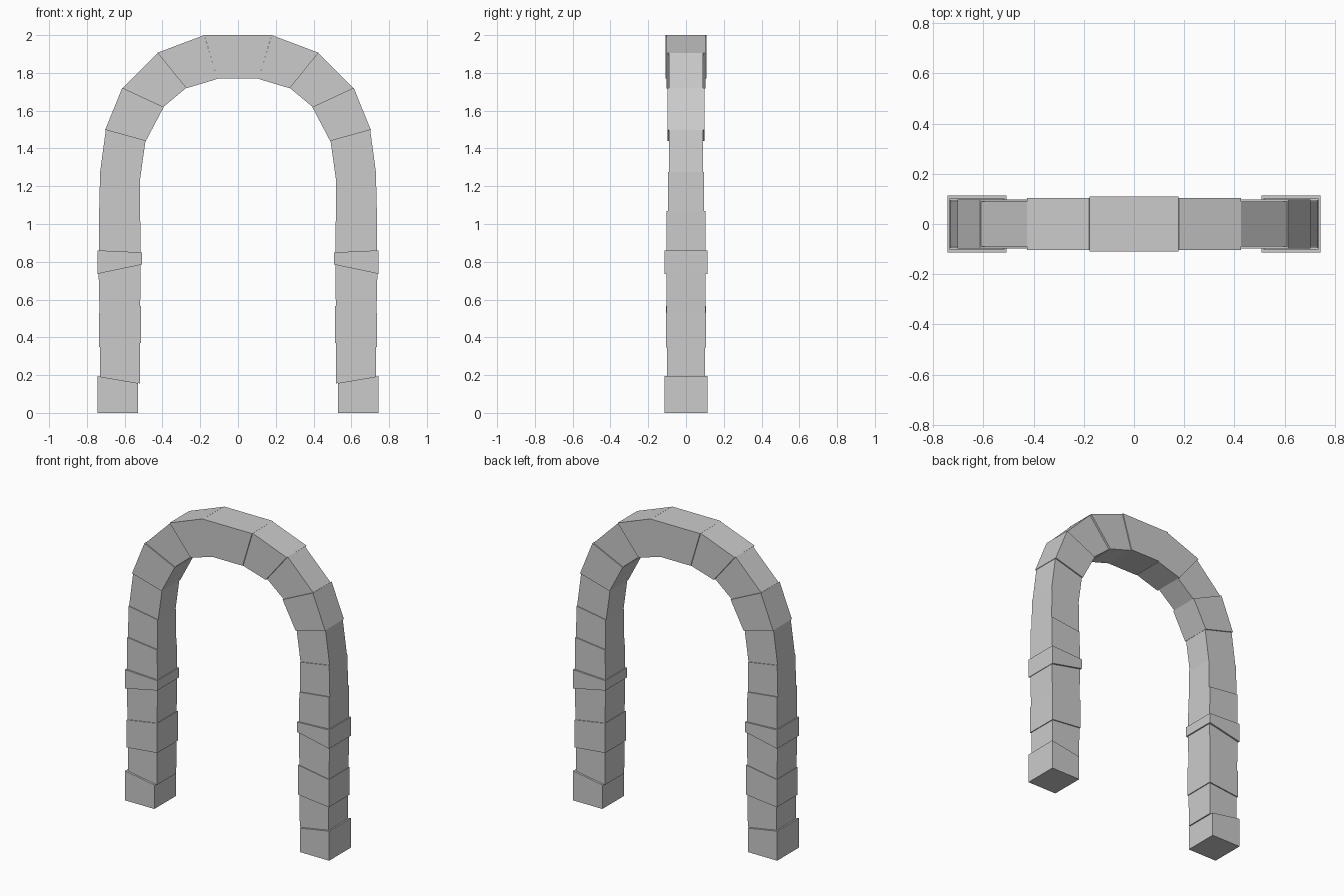
import bpy
from mathutils import Vector

if "Cube" in bpy.data.objects:
    bpy.data.objects.remove(bpy.data.objects["Cube"])

# Joints between stones, right half: outer x, outer z, inner x, inner z
SEAMS = [
    (.73, 0, .52, 0), (.73, .192, .52, .156), (.73, .348, .518, .37),
    (.73, .53, .518, .565), (.735, .738, .515, .784), (.735, .86, .515, .85),
    (.735, 1.07, .518, 1.045), (.73, 1.275, .518, 1.24), (.70, 1.498, .49, 1.44),
    (.61, 1.72, .395, 1.62), (.425, 1.905, .275, 1.72), (.178, 2.0, .11, 1.77),
]
# Stones from the ground up: half depth, outward growth, inward growth
STONES = [
    (.113, .013, -.01), (.10, 0, 0), (.107, .006, .005), (.102, .003, 0),
    (.113, .008, .007), (.102, 0, 0), (.095, 0, 0), (.09, 0, 0),
    (.098, .003, .002), (.09, 0, 0), (.103, .002, .002),
]


def grown_seam(seam, out, inn):
    o, i = Vector(seam[:2]), Vector(seam[2:])
    d = (o - i).normalized()
    return o + d * out, i - d * inn


def stone(name, profile, half):
    """Extrude a four-point x/z profile symmetrically in y."""
    verts = [(x, y, z) for y in (-half, half) for x, z in profile]
    area = sum(profile[k - 1][0] * profile[k][1] - profile[k][0] * profile[k - 1][1]
               for k in range(4))
    faces = [(0, 1, 2, 3), (7, 6, 5, 4)]
    faces += [(k, k + 4, (k + 1) % 4 + 4, (k + 1) % 4) for k in range(4)]
    if area < 0:
        faces = [f[::-1] for f in faces]
    mesh = bpy.data.meshes.new(name)
    mesh.from_pydata(verts, [], faces)
    obj = bpy.data.objects.new(name, mesh)
    bpy.context.collection.objects.link(obj)


# Legs and curved shoulders, mirrored left and right
for n, (half, out, inn) in enumerate(STONES):
    o0, i0 = grown_seam(SEAMS[n], out, inn)
    o1, i1 = grown_seam(SEAMS[n + 1], out, inn)
    kind = "leg_stone" if n < 7 else "arch_stone"
    for side, s in (("right", 1), ("left", -1)):
        stone(f"{kind}_{side}_{n + 1}",
              [(s * p.x, min(p.y, 2.0)) for p in (i0, o0, o1, i1)], half)

# Keystone
ox, oz, ix, iz = SEAMS[-1]
stone("keystone", [(-ix, iz), (ix, iz), (ox, oz), (-ox, oz)], .109)
